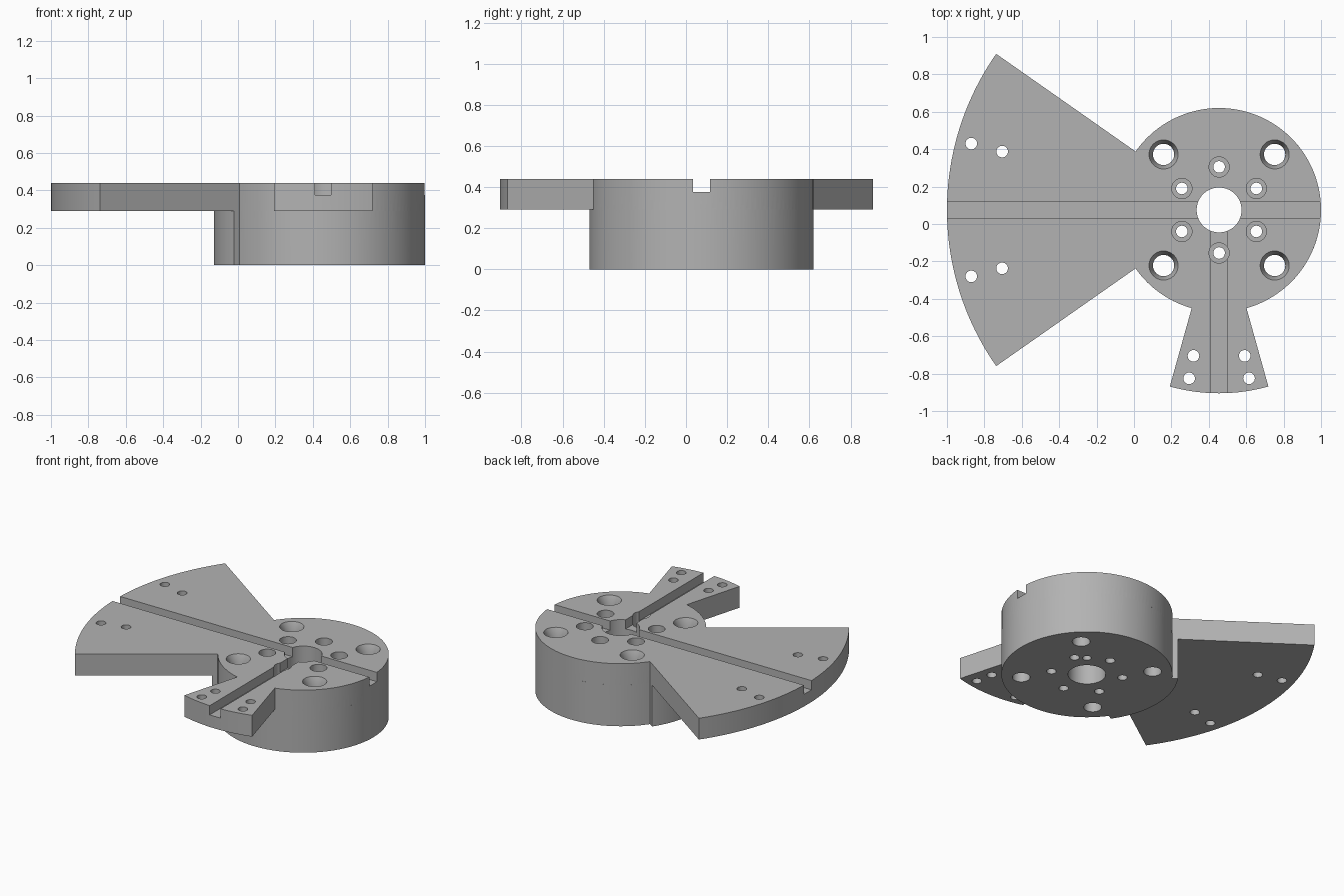
import bpy, bmesh, math
from mathutils import Vector

if "Cube" in bpy.data.objects:
    bpy.data.objects.remove(bpy.data.objects["Cube"])

CX, CY = 0.455, 0.075          # hub axis
HUB_R, TOP, PLATE_Z = 0.545, 0.44, 0.29
HALF_SLOT, SLOT_Z = 0.042, 0.375

steel = bpy.data.materials.new("brushed grey")
steel.use_nodes = True
GREY = (0.45, 0.45, 0.45, 1)
steel.diffuse_color = GREY
steel.node_tree.nodes["Principled BSDF"].inputs["Base Color"].default_value = GREY


def make_object(name, bm):
    bmesh.ops.recalc_face_normals(bm, faces=bm.faces)
    mesh = bpy.data.meshes.new(name)
    bm.to_mesh(mesh)
    bm.free()
    mesh.materials.append(steel)
    obj = bpy.data.objects.new(name, mesh)
    bpy.context.collection.objects.link(obj)
    return obj


def arc(radius, start, end, steps):
    angles = [math.radians(start + (end - start) * i / steps) for i in range(steps + 1)]
    return [(CX + radius * math.cos(a), CY + radius * math.sin(a)) for a in angles]


def prism(name, outline, z0, z1):
    bm = bmesh.new()
    face = bm.faces.new([bm.verts.new((x, y, z0)) for x, y in outline])
    out = bmesh.ops.extrude_face_region(bm, geom=[face])
    verts = [g for g in out["geom"] if isinstance(g, bmesh.types.BMVert)]
    bmesh.ops.translate(bm, verts=verts, vec=(0, 0, z1 - z0))
    return make_object(name, bm)


def drills(name, points, r_low, r_high, z0, z1, sides=32):
    bm = bmesh.new()
    for x, y in points:
        new = bmesh.ops.create_cone(bm, cap_ends=True, segments=sides, radius1=r_low,
                                    radius2=r_high, depth=z1 - z0)
        bmesh.ops.translate(bm, verts=new["verts"], vec=(x, y, (z0 + z1) / 2))
    return make_object(name, bm)


def box(name, x0, x1, y0, y1, z0, z1):
    return prism(name, [(x0, y0), (x1, y0), (x1, y1), (x0, y1)], z0, z1)


def combine(body, tool, operation="DIFFERENCE"):
    mod = body.modifiers.new(tool.name, "BOOLEAN")
    mod.object, mod.operation, mod.solver = tool, operation, "EXACT"
    bpy.context.view_layer.objects.active = body
    bpy.ops.object.modifier_apply(modifier=mod.name)
    bpy.data.objects.remove(tool)


# Upper plate: hub disc, wide fan on the right-hand side and narrow front foot
FAN, FOOT = 35, 15.6
upper = (arc(HUB_R, -90 + FOOT, 180 - FAN, 72) + arc(1.455, 180 - FAN, 180 + FAN, 40)
         + arc(HUB_R, 180 + FAN, 270 - FOOT, 16) + arc(0.98, 270 - FOOT, 270 + FOOT, 16))
body = prism("hub_with_fan_plate", upper, PLATE_Z, TOP)

# Lower hub with the shallow step beneath the fan
lower = arc(HUB_R, -180 + FAN, 180 - FAN, 112) + arc(0.583, 180 - FAN, 180 + FAN, 28)
combine(body, prism("lower_hub", lower, 0, PLATE_Z), "UNION")

# Bore and bolt holes
bolts = arc(0.23, 30, 330, 5)
corners = [(CX + sx * 0.297, CY + sy * 0.297) for sx in (-1, 1) for sy in (-1, 1)]
plate_holes = [(x, CY + s * y) for x, y in ((-0.87, 0.355), (-0.705, 0.312)) for s in (-1, 1)]
plate_holes += [(CX + s * x, y) for x, y in ((0.137, -0.705), (0.16, -0.825)) for s in (-1, 1)]
combine(body, drills("bore", [(CX, CY)], 0.12, 0.12, -0.1, 0.6, 64))
combine(body, drills("small_holes", bolts + plate_holes, 0.031, 0.031, -0.1, 0.6))
combine(body, drills("counterbores", bolts, 0.054, 0.054, 0.29, 0.6))
combine(body, drills("corner_holes", corners, 0.057, 0.057, -0.1, 0.6))
combine(body, drills("corner_countersinks", corners, 0.057, 0.082, 0.39, 0.45))
combine(body, drills("locating_hole", arc(0.21, 50, 50, 1)[:1], 0.028, 0.028, -0.1, 0.1))

# Key slots across the fan and along the foot
combine(body, box("long_slot", -1.2, 1.2, CY - HALF_SLOT, CY + HALF_SLOT, SLOT_Z, 0.6))
combine(body, box("foot_slot", CX - HALF_SLOT, CX + HALF_SLOT, -1.2, CY, SLOT_Z, 0.6))

# Smooth round walls, crisp edges
bpy.ops.object.select_all(action="DESELECT")
body.select_set(True)
bpy.context.view_layer.objects.active = body
bpy.ops.object.shade_smooth_by_angle(angle=math.radians(25))
